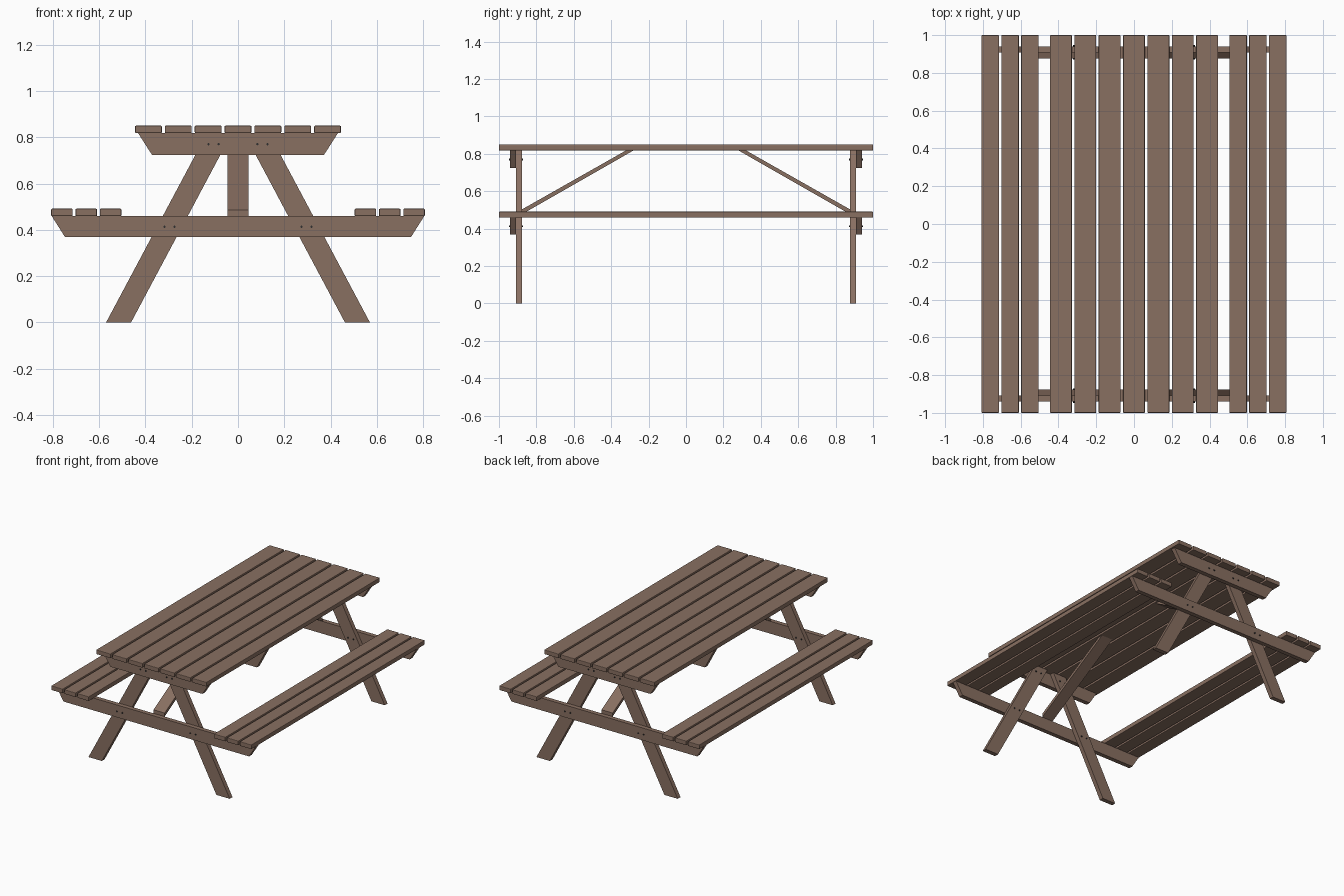
import bpy, bmesh, math
from mathutils import Matrix

if "Cube" in bpy.data.objects:
    bpy.data.objects.remove(bpy.data.objects["Cube"])


def material(name, rgb):
    m = bpy.data.materials.new(name)
    m.diffuse_color = (*rgb, 1)
    m.use_nodes = True
    m.node_tree.nodes["Principled BSDF"].inputs["Base Color"].default_value = m.diffuse_color
    return m


WOOD = material("brown wood", (0.25, 0.16, 0.12))
METAL = material("dark metal", (0.03, 0.03, 0.03))


def finish(bm, name, mat, bevel=0):
    bmesh.ops.recalc_face_normals(bm, faces=bm.faces)
    me = bpy.data.meshes.new(name)
    bm.to_mesh(me)
    bm.free()
    me.materials.append(mat)
    ob = bpy.data.objects.new(name, me)
    bpy.context.collection.objects.link(ob)
    if bevel:
        b = ob.modifiers.new("soft edges", "BEVEL")
        b.width, b.segments = bevel, 2
    return ob


def extrude(name, pts, vec, bevel=0):
    """Solid made by pushing a flat outline along a vector."""
    bm = bmesh.new()
    face = bm.faces.new([bm.verts.new(p) for p in pts])
    new = bmesh.ops.extrude_face_region(bm, geom=[face])["geom"]
    bmesh.ops.translate(bm, vec=vec, verts=[v for v in new if isinstance(v, bmesh.types.BMVert)])
    return finish(bm, name, WOOD, bevel)


def plank(name, x, width, z0, z1):
    h = width / 2
    pts = [(x - h, -1, z0), (x + h, -1, z0), (x + h, -1, z1), (x - h, -1, z1)]
    extrude(name, pts, (0, 2, 0), 0.004)


def bolt(x, y, z):
    bm = bmesh.new()
    rot = Matrix.Translation((x, y, z)) @ Matrix.Rotation(math.pi / 2, 4, "X")
    bmesh.ops.create_cone(bm, cap_ends=True, segments=10, radius1=0.005, radius2=0.005,
                          depth=0.076, matrix=rot)
    finish(bm, "bolt", METAL)


TOP_Z, SEAT_Z, SLOPE = 0.818, 0.459, 0.533

# Table top and bench planks
for i in range(-3, 4):
    plank("table_plank", i * 0.129, 0.116, TOP_Z, 0.85)
for s in (-1, 1):
    for i in (-1, 0, 1):
        plank("seat_plank", s * 0.656 + i * 0.105, 0.093, SEAT_Z, 0.491)

for e in (-1, 1):
    # Cross beams with slanted ends, outside the legs
    for name, top, bot, z0, z1 in (("table_beam", 0.432, 0.372, 0.724, TOP_Z),
                                   ("seat_beam", 0.805, 0.748, 0.369, SEAT_Z)):
        y = e * 0.909
        extrude(name, [(-top, y, z1), (top, y, z1), (bot, y, z0), (-bot, y, z0)], (0, e * 0.032, 0))

    # Splayed legs and their bolts
    for s in (-1, 1):
        y, lean = e * 0.877, SLOPE * TOP_Z
        extrude("leg", [(s * 0.57, y, 0), (s * 0.462, y, 0), (s * (0.462 - lean), y, TOP_Z),
                        (s * (0.57 - lean), y, TOP_Z)], (0, e * 0.032, 0))
        for z in (0.77, 0.413):
            for d in (-0.022, 0.022):
                bolt(s * (0.516 - SLOPE * z + d), e * 0.909, z)

    # Diagonal brace from seat beam to table top
    extrude("brace", [(-0.045, e * 0.909, 0.459), (-0.045, e * 0.909, 0.485),
                      (-0.045, e * 0.321, TOP_Z), (-0.045, e * 0.281, TOP_Z)], (0.09, 0, 0))
